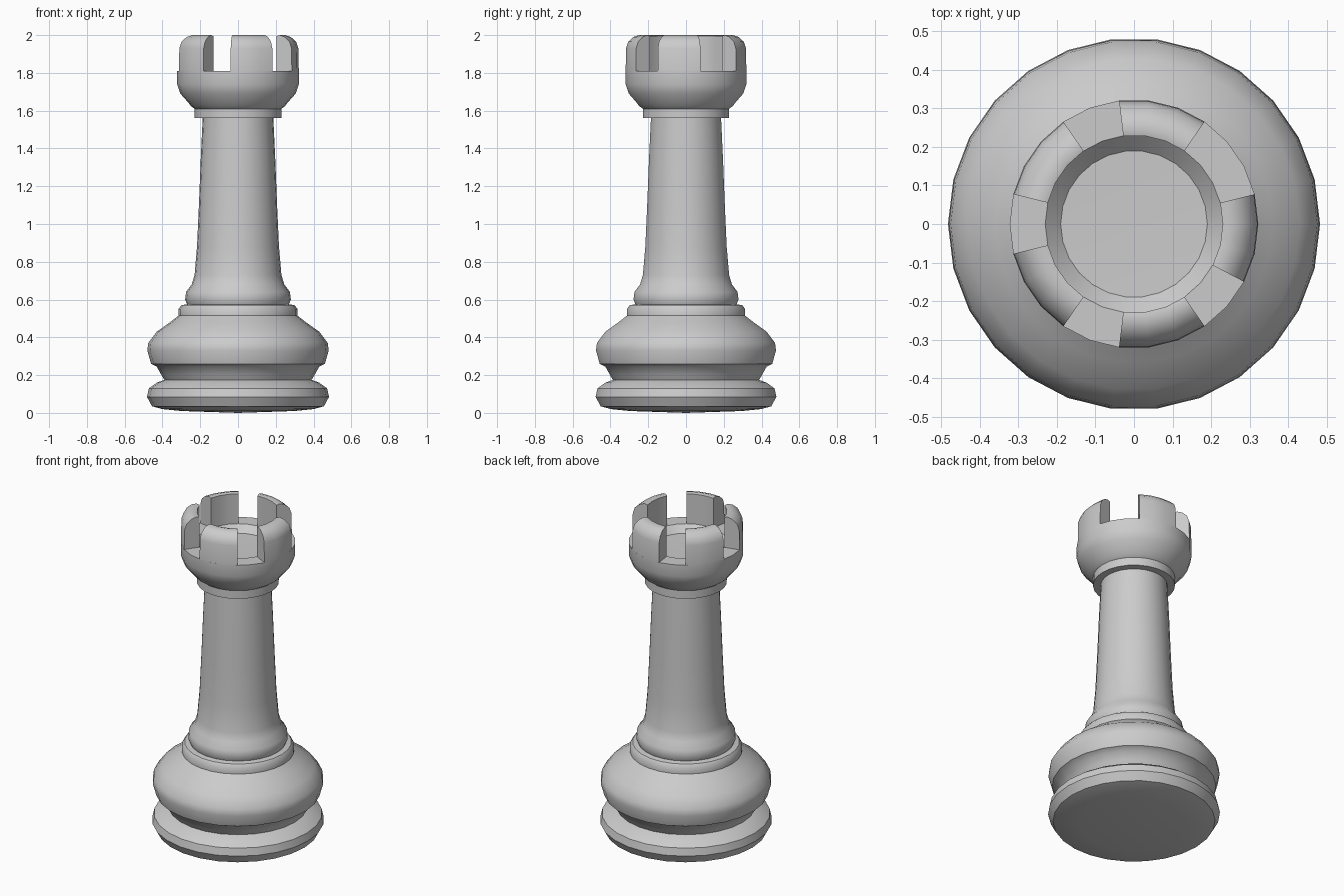
import bpy, bmesh
from math import cos, sin, tau, radians

if "Cube" in bpy.data.objects:
    bpy.data.objects.remove(bpy.data.objects["Cube"])

SIDES = 26


def sweep(name, profile, first=0, count=SIDES, capped=False):
    """Turn an (r, z) profile around z through `count` of the SIDES steps."""
    bm = bmesh.new()
    full = count == SIDES
    steps = count if full else count + 1
    rings = []
    for i in range(steps):
        a = tau * (first + i) / SIDES
        rings.append([bm.verts.new((r * cos(a), r * sin(a), z)) for r, z in profile])
    n = len(profile)
    spans = n if capped else n - 1
    for i in range(count):
        a, b = rings[i], rings[(i + 1) % steps]
        for j in range(spans):
            k = (j + 1) % n
            bm.faces.new((a[j], b[j], b[k], a[k]))
    if capped:
        bm.faces.new(rings[0])
        bm.faces.new(rings[-1])
    bmesh.ops.remove_doubles(bm, verts=bm.verts, dist=1e-5)
    bmesh.ops.recalc_face_normals(bm, faces=bm.faces)
    mesh = bpy.data.meshes.new(name)
    bm.to_mesh(mesh)
    bm.free()
    obj = bpy.data.objects.new(name, mesh)
    bpy.context.collection.objects.link(obj)
    bpy.ops.object.select_all(action='DESELECT')
    bpy.context.view_layer.objects.active = obj
    obj.select_set(True)
    bpy.ops.object.shade_smooth_by_angle(angle=radians(40))
    return obj


# Turned body: foot, bulge, stepped ring, shaft, collar, cup with sunken floor
sweep("tower_body", [
    (0, 0.0), (0.30, 0.01), (0.40, 0.02), (0.455, 0.035), (0.482, 0.085),
    (0.472, 0.13), (0.43, 0.16), (0.39, 0.175),
    (0.405, 0.20), (0.43, 0.245), (0.46, 0.26), (0.48, 0.33), (0.475, 0.37),
    (0.43, 0.43), (0.36, 0.48), (0.315, 0.515), (0.315, 0.55), (0.30, 0.57),
    (0.27, 0.575), (0.28, 0.60), (0.275, 0.64), (0.245, 0.68), (0.23, 0.73),
    (0.217, 0.88), (0.207, 1.10), (0.197, 1.35), (0.187, 1.56),
    (0.23, 1.56), (0.23, 1.61), (0.25, 1.625), (0.265, 1.645), (0.305, 1.69),
    (0.322, 1.74), (0.322, 1.81), (0.23, 1.81), (0.19, 1.77), (0, 1.765)])

# Five battlements with unequal gaps between them
merlon = [(0.23, 1.80), (0.322, 1.80), (0.32, 1.93), (0.308, 1.965),
          (0.28, 1.99), (0.25, 2.0), (0.23, 1.995)]
for i, start in enumerate((4, 9, 14, 19, 24)):
    sweep(f"battlement_{i + 1}", merlon, start, 3, capped=True)
